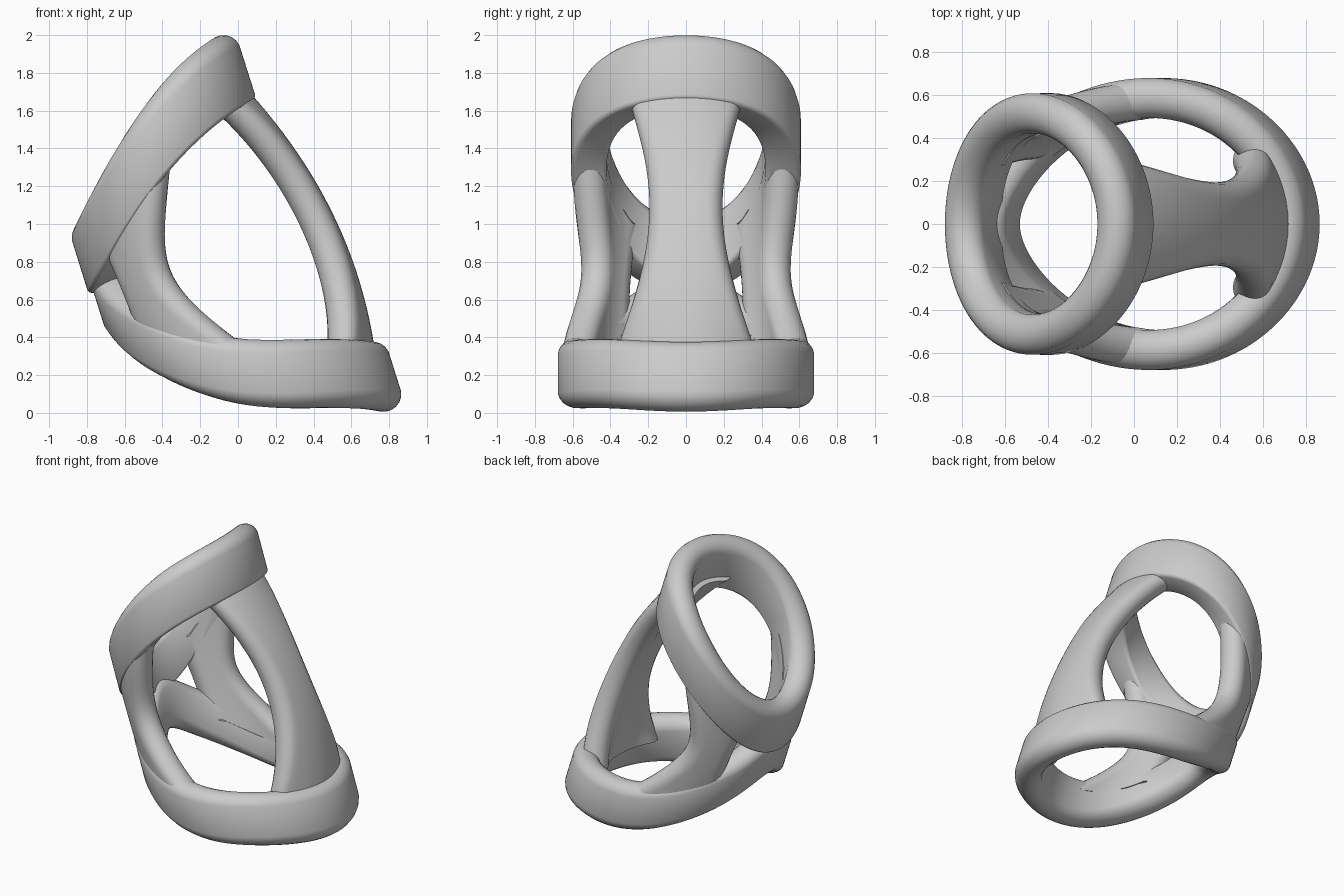
import bpy, bmesh
from math import sin, cos, pi, radians, exp
from mathutils import Vector

cube = bpy.data.objects.get("Cube")
if cube:
    bpy.data.objects.remove(cube)

grey = bpy.data.materials.new("plain grey")
grey.use_nodes = True
colour = (0.6, 0.6, 0.6, 1)
grey.diffuse_color = colour
grey.node_tree.nodes["Principled BSDF"].inputs["Base Color"].default_value = colour

# Tilted frame: the tube axis leans back, "across" is square to it
AXIS = Vector((-0.3, 0, 0.954))
ACROSS = Vector((0.954, 0, 0.3))
SIDE = Vector((0, 1, 0))
R = 0.094          # half thickness of the bands
HALF = 0.19        # half height of the bands


def lower_path(a):
    lift = 0.08 * exp(-(((a % (2 * pi)) - pi) / 0.35) ** 2)
    return (ACROSS * (0.16 + 0.605 * cos(a))
            + SIDE * (0.586 * sin(a))
            + AXIS * (0.245 - 0.33 * cos(a) + 0.075 * cos(2 * a)
                      - 0.03 * cos(3 * a) + lift))


def upper_path(a):
    return (ACROSS * (0.013 + 0.485 * cos(a))
            + SIDE * (0.515 * sin(a))
            + AXIS * (1.445 + 0.36 * cos(a) - 0.06 * cos(2 * a)))


def radial(a):
    return ACROSS * cos(a) + SIDE * sin(a)


def tangent(a):
    return SIDE * cos(a) - ACROSS * sin(a)


def loft(name, loops, closed):
    """Skin a row of equal loops, joined round or capped at the ends."""
    bm = bmesh.new()
    rows = [[bm.verts.new(p) for p in loop] for loop in loops]
    n = len(rows[0])
    pairs = list(zip(rows, rows[1:]))
    if closed:
        pairs.append((rows[-1], rows[0]))
    for r0, r1 in pairs:
        for i in range(n):
            j = (i + 1) % n
            bm.faces.new((r0[i], r0[j], r1[j], r1[i]))
    if not closed:
        bm.faces.new(rows[0])
        bm.faces.new(rows[-1])
    bmesh.ops.recalc_face_normals(bm, faces=bm.faces)
    mesh = bpy.data.meshes.new(name)
    bm.to_mesh(mesh)
    bm.free()
    mesh.materials.append(grey)
    obj = bpy.data.objects.new(name, mesh)
    bpy.context.collection.objects.link(obj)
    bpy.ops.object.select_all(action='DESELECT')
    obj.select_set(True)
    bpy.context.view_layer.objects.active = obj
    bpy.ops.object.shade_smooth_by_angle(angle=radians(40))


def ring(name, path, bottom_radius, steps=144, arc=5):
    """Closed band, fully rounded on top, with its own bottom rounding."""
    corners = ((1, 1, R), (-1, 1, R), (-1, -1, bottom_radius), (1, -1, bottom_radius))
    loops = []
    for k in range(steps):
        a = 2 * pi * k / steps
        centre, out = path(a), radial(a)
        loop = []
        for quarter, (sx, sz, r) in enumerate(corners):
            for i in range(arc):
                f = (quarter + (i + 0.5) / arc) * pi / 2
                loop.append(centre + out * (sx * (R - r) + r * cos(f))
                            + AXIS * (sz * (HALF - r) + r * sin(f)))
        loops.append(loop)
    loft(name, loops, True)


def strut(name, edges, bulge, inset, steps=36, arc=10, span=12):
    """Curved web between the rings, with rounded long edges."""
    r = R - 0.005
    loops = []
    for k in range(steps + 1):
        s = 0.05 + 0.9 * k / steps
        lo, hi = edges(s)

        def mid(a):
            return (lower_path(a).lerp(upper_path(a), s)
                    + radial(a) * (bulge * 4 * s * (1 - s) - inset))
        loop = []
        for i in range(span):
            a = lo + (hi - lo) * i / span
            loop.append(mid(a) + radial(a) * r)
        for i in range(arc):
            f = pi * i / arc
            loop.append(mid(hi) + radial(hi) * (r * cos(f)) + tangent(hi) * (r * sin(f)))
        for i in range(span):
            a = hi + (lo - hi) * i / span
            loop.append(mid(a) - radial(a) * r)
        for i in range(arc):
            f = pi * i / arc
            loop.append(mid(lo) - radial(lo) * (r * cos(f)) - tangent(lo) * (r * sin(f)))
        loops.append(loop)
    loft(name, loops, False)


def column_edges(s):
    w = 0.17 + 1.85 * (s - 0.53) ** 2
    return -w, w


def left_edges(s):
    flare = (s - 0.5) ** 2
    return radians(122 - 140 * flare), radians(136 + 10 * flare)


def right_edges(s):
    lo, hi = left_edges(s)
    return -hi, -lo


# Two rings, stacked together at one end
ring("lower_ring", lower_path, R)
ring("upper_ring", upper_path, 0.03)

# Waisted main column and the pair of side webs
strut("main_column", column_edges, 0.165, 0.09)
strut("back_side_strut", left_edges, 0.01, 0.01)
strut("front_side_strut", right_edges, 0.01, 0.01)
